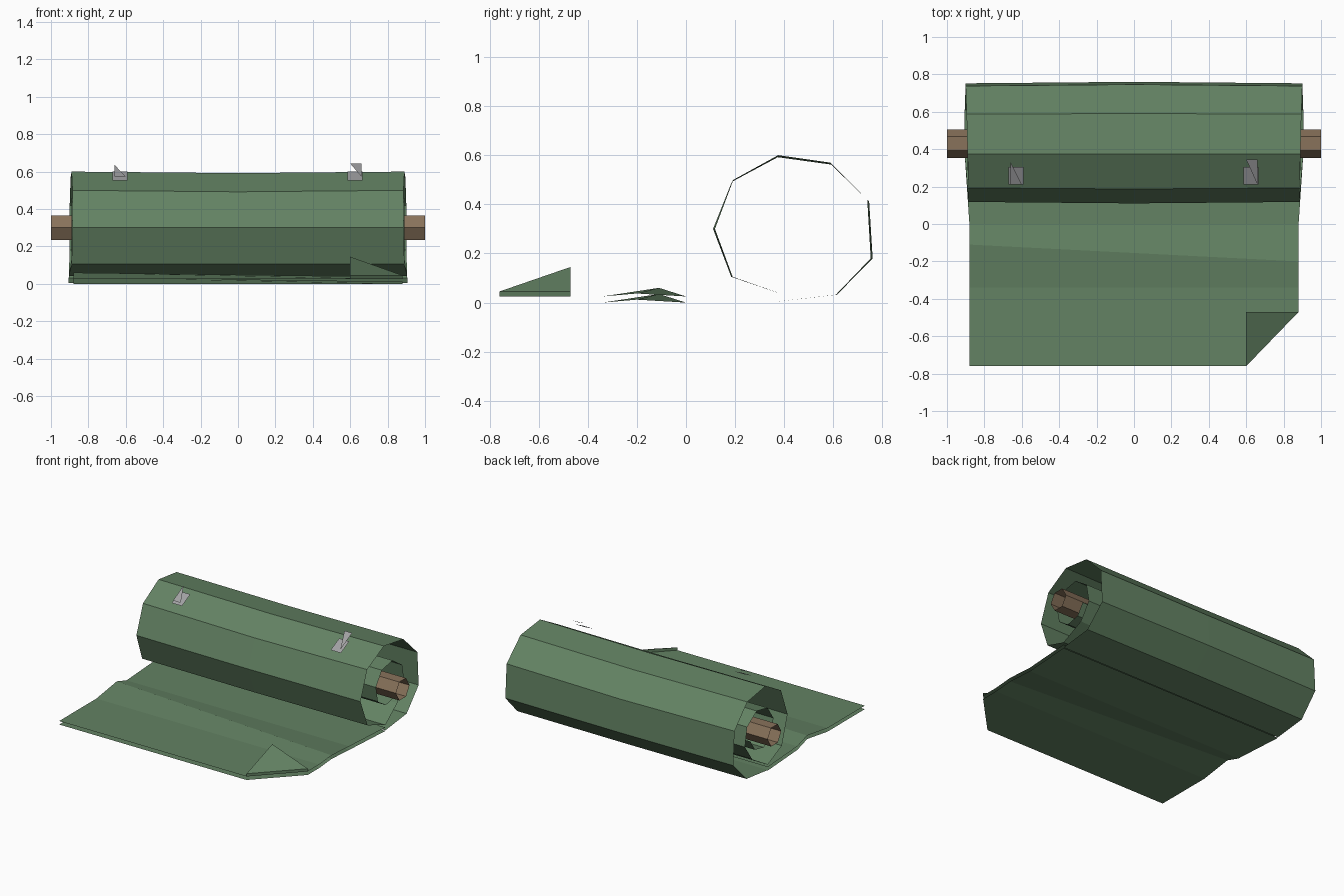
import bpy, bmesh
from math import cos, sin, pi

cube = bpy.data.objects.get("Cube")
if cube:
    bpy.data.objects.remove(cube)


def material(name, rgb):
    m = bpy.data.materials.new(name)
    m.use_nodes = True
    m.diffuse_color = (*rgb, 1)
    bsdf = m.node_tree.nodes["Principled BSDF"]
    bsdf.inputs["Base Color"].default_value = (*rgb, 1)
    bsdf.inputs["Roughness"].default_value = 0.9
    return m


CLOTH = material("green_cloth", (0.125, 0.225, 0.125))
WOOD = material("brown_wood", (0.25, 0.17, 0.105))
METAL = material("grey_metal", (0.36, 0.36, 0.37))


def add_object(name, bm, mat):
    me = bpy.data.meshes.new(name)
    bm.to_mesh(me)
    bm.free()
    me.materials.append(mat)
    ob = bpy.data.objects.new(name, me)
    bpy.context.collection.objects.link(ob)
    return ob


def loft(bm, rows):
    """Bridge neighbouring rows of points with quads."""
    verts = [[bm.verts.new(p) for p in row] for row in rows]
    for a, b in zip(verts, verts[1:]):
        for i in range(len(a) - 1):
            bm.faces.new((a[i], a[i + 1], b[i + 1], b[i]))


def polygon(bm, points):
    return bm.faces.new([bm.verts.new(p) for p in points])


AXIS_Y, AXIS_Z = 0.43, 0.3

# Outer turn of the roll: y, z, half width, from the ground over the back to the front
outer = [(0.37, 0.004, 0.905), (0.61, 0.032, 0.905), (0.752, 0.18, 0.9),
         (0.738, 0.42, 0.9), (0.587, 0.57, 0.895), (0.375, 0.6, 0.89),
         (0.193, 0.5, 0.885), (0.118, 0.3, 0.885), (0.19, 0.105, 0.89),
         (0.37, 0.042, 0.905)]
rows = []
for y, z, w in outer:
    mid_y = AXIS_Y + (y - AXIS_Y) * 1.025
    mid_z = z - 0.008 if z > 0.4 else z
    rows.append([(-w, y, z), (0, mid_y, mid_z), (w, y, z)])
bm = bmesh.new()
loft(bm, rows)
add_object("outer_roll", bm, CLOTH)

# Inner turn spiralling in around the rod
rows = [[(-0.905, 0.37, 0.042), (0.905, 0.37, 0.042)]]
for i in range(10):
    a = -pi / 3 + i * pi / 4
    r = 0.19 - 0.008 * i
    y, z = AXIS_Y + r * cos(a), AXIS_Z + r * sin(a)
    rows.append([(-0.89, y, z), (0.89, y, z)])
bm = bmesh.new()
loft(bm, rows)
add_object("inner_roll", bm, CLOTH)

# Unrolled sheet: upper and lower layer with a slanted ripple and a torn front edge
W, FRONT, TEAR, FOLD = 0.88, -0.76, -0.53, -0.47
for name, base in (("sheet_top", 0.025), ("sheet_bottom", 0.0)):
    bm = bmesh.new()
    loft(bm, [[(-0.905, 0.37, base), (0.905, 0.37, base)],
              [(-W, 0, base), (W, 0, base)],
              [(-W, -0.11, base + 0.035), (W, -0.2, base + 0.012)],
              [(-W, -0.34, base), (W, -0.34, base)]])
    edge = [(-W, -0.34), (-W, FRONT), (-0.68, FRONT), (-0.59, TEAR),
            (-0.29, FRONT), (-0.18, FRONT), (0, TEAR), (-0.11, FRONT),
            (0.6, FRONT), (W, FOLD), (W, -0.34)]
    torn = polygon(bm, [(x, y, base) for x, y in edge])
    bmesh.ops.triangulate(bm, faces=[torn])
    # loose scrap hanging between the tears
    polygon(bm, [(x, y, base) for x, y in
                 ((-0.59, TEAR), (-0.61, FRONT), (-0.46, FRONT))])
    add_object(name, bm, CLOTH)

# Corner folded back over the sheet
bm = bmesh.new()
loft(bm, [[(0.6, FRONT, 0.025), (W, FOLD, 0.025)],
          [(0.6, FRONT, 0.045), (W, FOLD, 0.045)]])
polygon(bm, [(0.6, FRONT, 0.045), (W, FOLD, 0.045), (0.6, FOLD, 0.145)])
add_object("folded_corner", bm, CLOTH)

# Hollow six-sided rod
bm = bmesh.new()
loft(bm, [[(x, AXIS_Y + 0.076 * cos(i * pi / 3), AXIS_Z + 0.076 * sin(i * pi / 3))
           for x in (-1, 1)] for i in range(7)])
bmesh.ops.remove_doubles(bm, verts=bm.verts, dist=0.001)
bmesh.ops.recalc_face_normals(bm, faces=bm.faces)
add_object("rod", bm, WOOD)

# Clips: a plate on the sloping front with a triangular tab above it
tabs = {"right_clip": (-0.63, [(-0.66, 1), (-0.66, 0), (-0.6, 0)]),
        "left_clip": (0.625, [(0.6, 1.12), (0.66, 1.12), (0.66, 0)])}
for name, (cx, tab) in tabs.items():
    bm = bmesh.new()
    loft(bm, [[(cx - 0.04, y, z), (cx + 0.04, y, z)]
              for y, z in ((0.21, 0.553), (0.305, 0.6))])
    polygon(bm, [(x, 0.21 + 0.12 * t, 0.573 + 0.063 * t) for x, t in tab])
    for f in bm.faces:
        f.normal_update()
        if f.normal.z < 0:
            f.normal_flip()
    add_object(name, bm, METAL)
